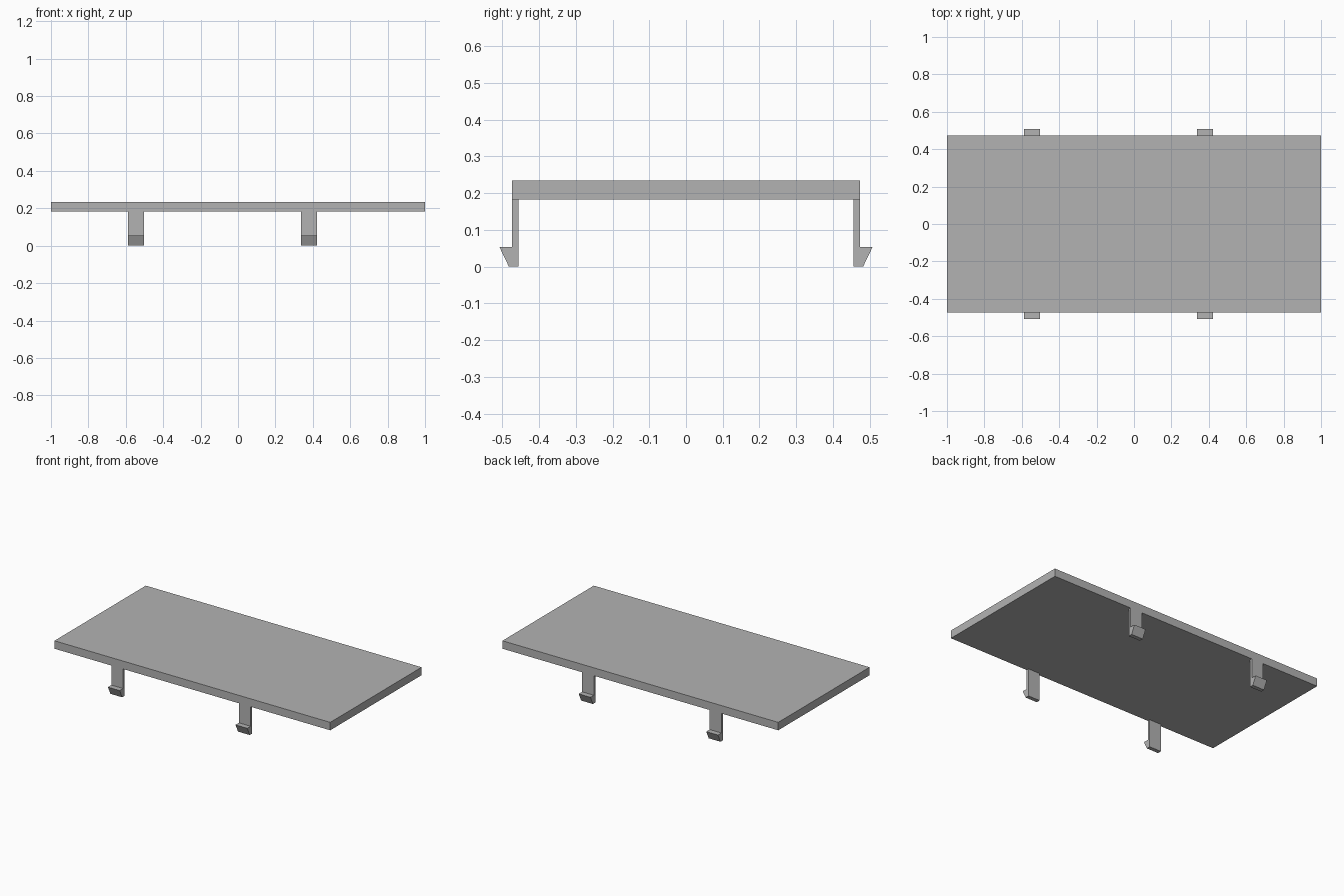
import bpy
import bmesh

cube = bpy.data.objects.get("Cube")
if cube:
    bpy.data.objects.remove(cube, do_unlink=True)

grey = bpy.data.materials.new("plain grey")
grey.use_nodes = True
colour = (0.45, 0.45, 0.45, 1)
grey.diffuse_color = colour
grey.node_tree.nodes["Principled BSDF"].inputs["Base Color"].default_value = colour

HALF_DEPTH = 0.473
PANEL_BOTTOM, PANEL_TOP = 0.182, 0.234
CLIP_WIDTH = 0.085


def extrude_profile(name, profile, x_centre, width):
    """Extrude a (y, z) outline along x."""
    bm = bmesh.new()
    face = bm.faces.new([bm.verts.new((x_centre - width / 2, y, z)) for y, z in profile])
    result = bmesh.ops.extrude_face_region(bm, geom=[face])
    moved = [v for v in result["geom"] if isinstance(v, bmesh.types.BMVert)]
    bmesh.ops.translate(bm, verts=moved, vec=(width, 0, 0))
    bmesh.ops.recalc_face_normals(bm, faces=bm.faces)
    mesh = bpy.data.meshes.new(name)
    bm.to_mesh(mesh)
    bm.free()
    mesh.materials.append(grey)
    obj = bpy.data.objects.new(name, mesh)
    bpy.context.collection.objects.link(obj)
    return obj


# Flat panel
panel = [(-HALF_DEPTH, PANEL_BOTTOM), (HALF_DEPTH, PANEL_BOTTOM),
         (HALF_DEPTH, PANEL_TOP), (-HALF_DEPTH, PANEL_TOP)]
extrude_profile("panel", panel, 0, 2)

# Snap clips: thin stem with an outward barb at the foot
clip = [(0.456, PANEL_BOTTOM), (0.456, 0), (0.482, 0), (0.508, 0.054),
        (HALF_DEPTH, 0.054), (HALF_DEPTH, PANEL_BOTTOM)]
for side, x in (("right", -0.545), ("left", 0.38)):
    for end, sign in (("front", -1), ("back", 1)):
        extrude_profile(f"{end}_{side}_clip", [(sign * y, z) for y, z in clip], x, CLIP_WIDTH)
